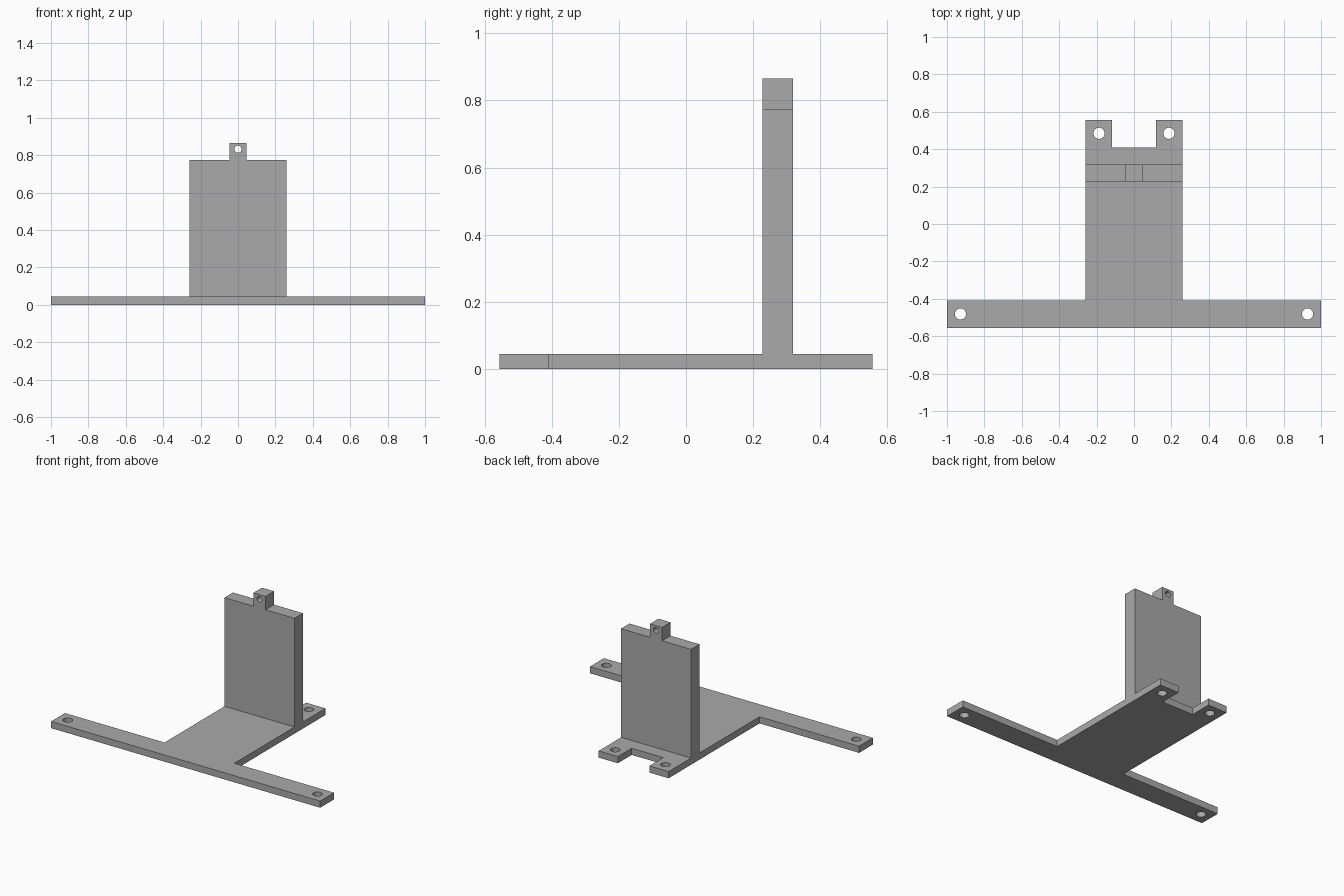
import bpy
import bmesh
from math import pi
from mathutils import Matrix, Vector

cube = bpy.data.objects.get("Cube")
if cube:
    bpy.data.objects.remove(cube, do_unlink=True)

grey = bpy.data.materials.new("plain grey")
grey.use_nodes = True
grey.diffuse_color = (0.4, 0.4, 0.4, 1)
grey.node_tree.nodes["Principled BSDF"].inputs["Base Color"].default_value = (0.4, 0.4, 0.4, 1)


def add_object(name, bm):
    bmesh.ops.recalc_face_normals(bm, faces=bm.faces)
    mesh = bpy.data.meshes.new(name)
    bm.to_mesh(mesh)
    bm.free()
    mesh.materials.append(grey)
    obj = bpy.data.objects.new(name, mesh)
    bpy.context.collection.objects.link(obj)
    return obj


def extrude_half_outline(name, half, place, depth):
    """Mirror a half outline across the centre line, place it and extrude it."""
    outline = half + [(-x, v) for x, v in reversed(half)]
    bm = bmesh.new()
    face = bm.faces.new([bm.verts.new(place(x, v)) for x, v in outline])
    new = bmesh.ops.extrude_face_region(bm, geom=[face])["geom"]
    verts = [g for g in new if isinstance(g, bmesh.types.BMVert)]
    bmesh.ops.translate(bm, verts=verts, vec=depth)
    return add_object(name, bm)


def drill(obj, centres, radius, rotation):
    """Cut round through holes at the given centres."""
    bm = bmesh.new()
    for c in centres:
        bmesh.ops.create_cone(bm, cap_ends=True, segments=32, radius1=radius, radius2=radius,
                              depth=0.3, matrix=Matrix.Translation(c) @ rotation)
    cutter = add_object(obj.name + "_hole_cutter", bm)
    cutter.hide_render = True
    cutter.hide_viewport = True
    cutter.display_type = 'WIRE'
    mod = obj.modifiers.new("holes", 'BOOLEAN')
    mod.operation = 'DIFFERENCE'
    mod.solver = 'EXACT'
    mod.object = cutter
    # Apply the cut and drop the cutter
    bpy.context.view_layer.update()
    graph = bpy.context.evaluated_depsgraph_get()
    obj.data = bpy.data.meshes.new_from_object(obj.evaluated_get(graph))
    obj.modifiers.clear()
    bpy.data.objects.remove(cutter, do_unlink=True)


THICK = 0.045
END = 0.556
WIDE = 0.26

# Flat T-shaped base with two rear tabs
base = extrude_half_outline(
    "base_plate",
    [(1, -END), (1, -0.409), (WIDE, -0.409), (WIDE, END), (0.117, END), (0.117, 0.409)],
    lambda x, y: Vector((x, y, 0)), Vector((0, 0, THICK)))
drill(base, [(s * x, y, 0) for s in (-1, 1) for x, y in ((0.928, -0.481), (0.187, 0.485))],
      0.03, Matrix.Identity(4))

# Upright panel with a pierced lug on top
panel = extrude_half_outline(
    "upright_panel",
    [(WIDE, THICK), (WIDE, 0.775), (0.045, 0.775), (0.045, 0.865)],
    lambda x, z: Vector((x, 0.228, z)), Vector((0, 0.09, 0)))
drill(panel, [(0, 0.273, 0.832)], 0.019, Matrix.Rotation(pi / 2, 4, 'X'))
